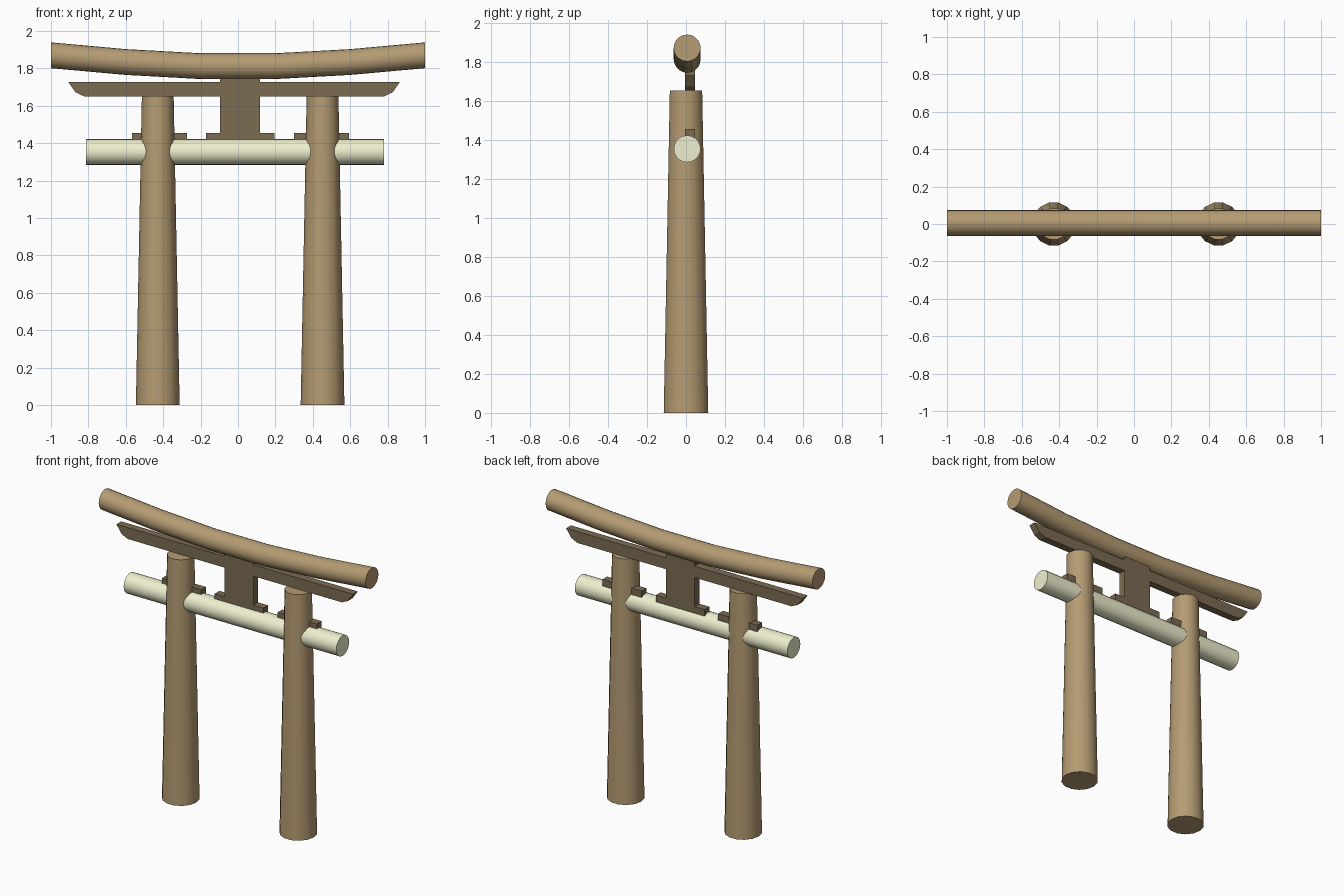
import bpy, bmesh, math

if "Cube" in bpy.data.objects:
    bpy.data.objects.remove(bpy.data.objects["Cube"])

def mat(name, col):
    m = bpy.data.materials.new(name)
    m.diffuse_color = (*col, 1)
    m.use_nodes = True
    m.node_tree.nodes["Principled BSDF"].inputs["Base Color"].default_value = m.diffuse_color
    return m

TAN = mat("tan_wood", (0.46, 0.33, 0.17))
DARK = mat("dark_wood", (0.20, 0.15, 0.085))
CREAM = mat("cream_wood", (0.86, 0.86, 0.62))

def finish(name, bm, material, smooth=True):
    bmesh.ops.recalc_face_normals(bm, faces=bm.faces)
    me = bpy.data.meshes.new(name)
    bm.to_mesh(me)
    bm.free()
    me.materials.append(material)
    ob = bpy.data.objects.new(name, me)
    bpy.context.collection.objects.link(ob)
    if smooth:
        bpy.ops.object.select_all(action='DESELECT')
        ob.select_set(True)
        bpy.context.view_layer.objects.active = ob
        bpy.ops.object.shade_smooth_by_angle(angle=math.radians(40))
    return ob

def loft(name, stations, axis, sides, material):
    """Round bar through (x, y, z, radius) stations, rings square to axis."""
    bm = bmesh.new()
    rings = []
    for x, y, z, r in stations:
        ring = []
        for i in range(sides):
            a = 2 * math.pi * i / sides
            c, s = r * math.cos(a), r * math.sin(a)
            ring.append(bm.verts.new((x, y + c, z + s) if axis == 'X' else (x + c, y + s, z)))
        rings.append(ring)
    for a, b in zip(rings, rings[1:]):
        for i in range(sides):
            j = (i + 1) % sides
            bm.faces.new((a[i], a[j], b[j], b[i]))
    bm.faces.new(rings[0])
    bm.faces.new(rings[-1])
    return finish(name, bm, material)

def plate(name, outline, y0, y1):
    """Extrude an x-z outline from y0 to y1."""
    bm = bmesh.new()
    f = bm.faces.new([bm.verts.new((x, y0, z)) for x, z in outline])
    ext = bmesh.ops.extrude_face_region(bm, geom=[f])['geom']
    bmesh.ops.translate(bm, vec=(0, y1 - y0, 0),
                        verts=[v for v in ext if isinstance(v, bmesh.types.BMVert)])
    return finish(name, bm, DARK, smooth=False)

# tapered pillars
for side, x in (("left", -0.429), ("right", 0.452)):
    loft(side + "_pillar", [(x, 0, 0, 0.117), (x, 0, 1.652, 0.085)], 'Z', 14, TAN)

# curved top beam and straight tie beam
Y = 0.006
loft("top_beam", [(x, Y, z, 0.069) for x, z in
     ((-1, 1.870), (-0.6, 1.834), (-0.2, 1.812), (0.2, 1.812), (0.6, 1.834), (1, 1.870))],
     'X', 20, TAN)
loft("tie_beam", [(-0.813, Y, 1.353, 0.069), (0.781, Y, 1.353, 0.069)], 'X', 20, CREAM)

# lintel, centre post and foot as one flat board
C = 0.011
half = [(0.183, 1.39), (0.183, 1.454), (0.107, 1.454), (0.107, 1.651)]
lintel_end = [(0.79 - 0.011, 1.651), (0.83, 1.67), (0.877, 1.728)]
top = [(0.107, 1.728), (0.107, 1.77)]
right = [(C + x, z) for x, z in half]
right += [(-0.021 + x, z) for x, z in [(0.803, 1.651), (0.848, 1.672), (0.887, 1.728)]]
right += [(C + x, z) for x, z in top]
left = [(C - x, z) for x, z in half]
left += [(-0.021 - x, z) for x, z in [(0.803, 1.651), (0.848, 1.672), (0.887, 1.728)]]
left += [(C - x, z) for x, z in top]
plate("lintel_and_post", right + left[::-1], -0.005, 0.046)

# wedge blocks through each pillar
for side, x in (("left", -0.42), ("right", 0.447)):
    w = 0.147
    plate(side + "_wedge", [(x - w, 1.39), (x + w, 1.39), (x + w, 1.454), (x - w, 1.454)],
          -0.005, 0.046)
